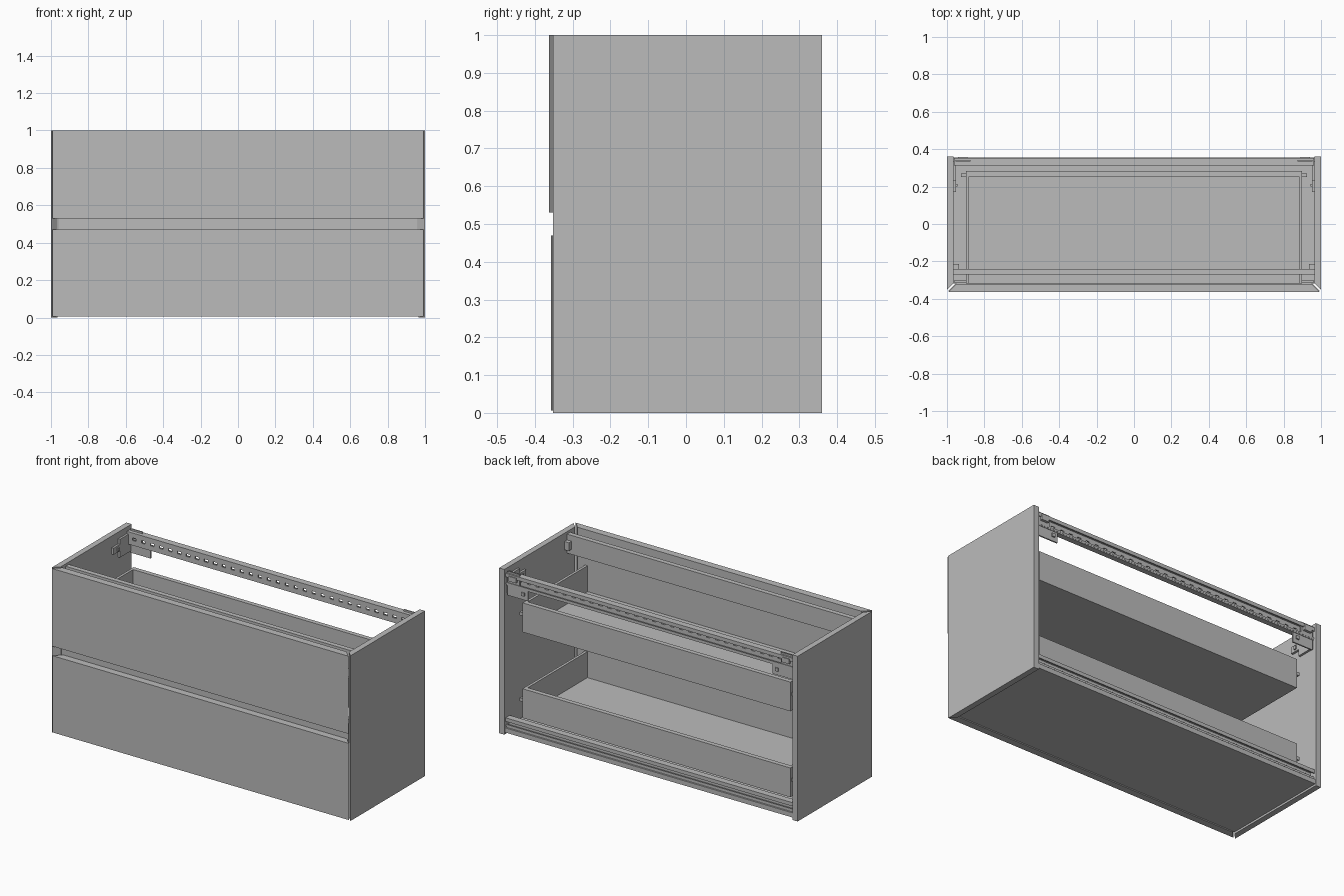
import bpy
import bmesh
import math

if "Cube" in bpy.data.objects:
    bpy.data.objects.remove(bpy.data.objects["Cube"], do_unlink=True)


def make_material(name, value):
    mat = bpy.data.materials.new(name)
    mat.use_nodes = True
    colour = (value, value, value, 1)
    mat.diffuse_color = colour
    mat.node_tree.nodes["Principled BSDF"].inputs["Base Color"].default_value = colour
    return mat


GREY = make_material("plain grey", 0.5)


def finish(name, bm):
    bmesh.ops.recalc_face_normals(bm, faces=bm.faces)
    mesh = bpy.data.meshes.new(name)
    bm.to_mesh(mesh)
    bm.free()
    mesh.materials.append(GREY)
    obj = bpy.data.objects.new(name, mesh)
    bpy.context.collection.objects.link(obj)
    return obj


def add_box(bm, xs, ys, zs):
    v = [bm.verts.new((x, y, z)) for x in xs for y in ys for z in zs]
    for f in ((0, 1, 3, 2), (4, 5, 7, 6), (0, 1, 5, 4), (2, 3, 7, 6), (0, 2, 6, 4), (1, 3, 7, 5)):
        bm.faces.new([v[i] for i in f])


def boxes(name, items):
    bm = bmesh.new()
    for xs, ys, zs in items:
        add_box(bm, xs, ys, zs)
    return finish(name, bm)


def prism(name, outline, z0, z1):
    """Extrude a plan outline upwards."""
    bm = bmesh.new()
    face = bm.faces.new([bm.verts.new((x, y, z0)) for x, y in outline])
    top = bmesh.ops.extrude_face_region(bm, geom=[face])["geom"]
    verts = [g for g in top if isinstance(g, bmesh.types.BMVert)]
    bmesh.ops.translate(bm, verts=verts, vec=(0, 0, z1 - z0))
    return finish(name, bm)


def mirrored(obj):
    obj.modifiers.new("Mirror", "MIRROR")
    return obj


# Side panels with mitred front edges, and the bottom panel
mirrored(prism("side_panel", [(1, .36), (1, -.352), (.965, -.317), (.965, .36)], 0, 1))
boxes("bottom_panel", [((-.965, .965), (-.318, .355), (.012, .04))])

# Mitred drawer fronts
for name, y, z0, z1 in (("lower_front", -.358, .006, .47), ("upper_front", -.363, .53, 1)):
    prism(name, [(-.993, y), (.993, y), (.95, y + .043), (-.95, y + .043)], z0, z1)

# Recessed grip strip between the fronts, and the front cross rail
boxes("grip_strip", [((-.96, .96), (-.315, -.3), (.44, .56))])
boxes("front_cross_rail", [((-.965, .965), (-.27, -.24), (.87, .985))])

# Drawer boxes: floor, back, two sides and locating pegs
for name, z in (("lower_drawer", .09), ("upper_drawer", .61)):
    top = z + .177
    boxes(name + "_box", [
        ((-.885, .885), (-.317, .26), (z, z + .02)),
        ((-.897, .897), (.255, .283), (z, top)),
        ((-.897, -.881), (-.317, .256), (z, top)),
        ((.881, .897), (-.317, .256), (z, top)),
    ])
    mirrored(boxes(name + "_peg", [((.896, .925), (.25, .27), (z + .09, z + .11))]))


# Rear channel rails with a row of slots
def slotted_rail(name, z0, z1):
    web = (.312, .32)
    mid = (z0 + z1) / 2
    parts = [
        ((-.962, .962), web, (z0, mid - .008)),
        ((-.962, .962), web, (mid + .008, z1)),
        ((-.962, .962), (.318, .352), (z1 - .008, z1)),
        ((-.962, .962), (.318, .345), (z0, z0 + .008)),
        ((-.962, .962), (.346, .352), (z1 - .022, z1 - .007)),
        ((-.962, .962), (.34, .346), (z0 + .007, z0 + .018)),
    ]
    count = 32
    step = 1.924 / count
    for i in range(count):
        x = -.962 + i * step
        parts.append(((x, x + step * .6), web, (mid - .009, mid + .009)))
    boxes(name, parts)


slotted_rail("upper_rear_rail", .9, .975)
slotted_rail("lower_rear_rail", .04, .1)

# Hanging brackets: rear plate with hook, and an arm along the side panel
mirrored(boxes("hanging_bracket", [
    ((.82, .955), (.334, .342), (.84, .915)),
    ((.875, .955), (.334, .342), (.915, .985)),
    ((.89, .94), (.325, .357), (.935, .965)),
    ((.84, .86), (.342, .35), (.865, .885)),
]))
mirrored(boxes("bracket_arm", [
    ((.952, .966), (.23, .335), (.85, .96)),
    ((.952, .966), (.17, .23), (.89, .93)),
    ((.944, .953), (.2, .215), (.9, .92)),
]))

# Small cleats holding the front cross rail
mirrored(boxes("front_cleat", [((.935, .966), (-.241, -.215), (.9, .95))]))
